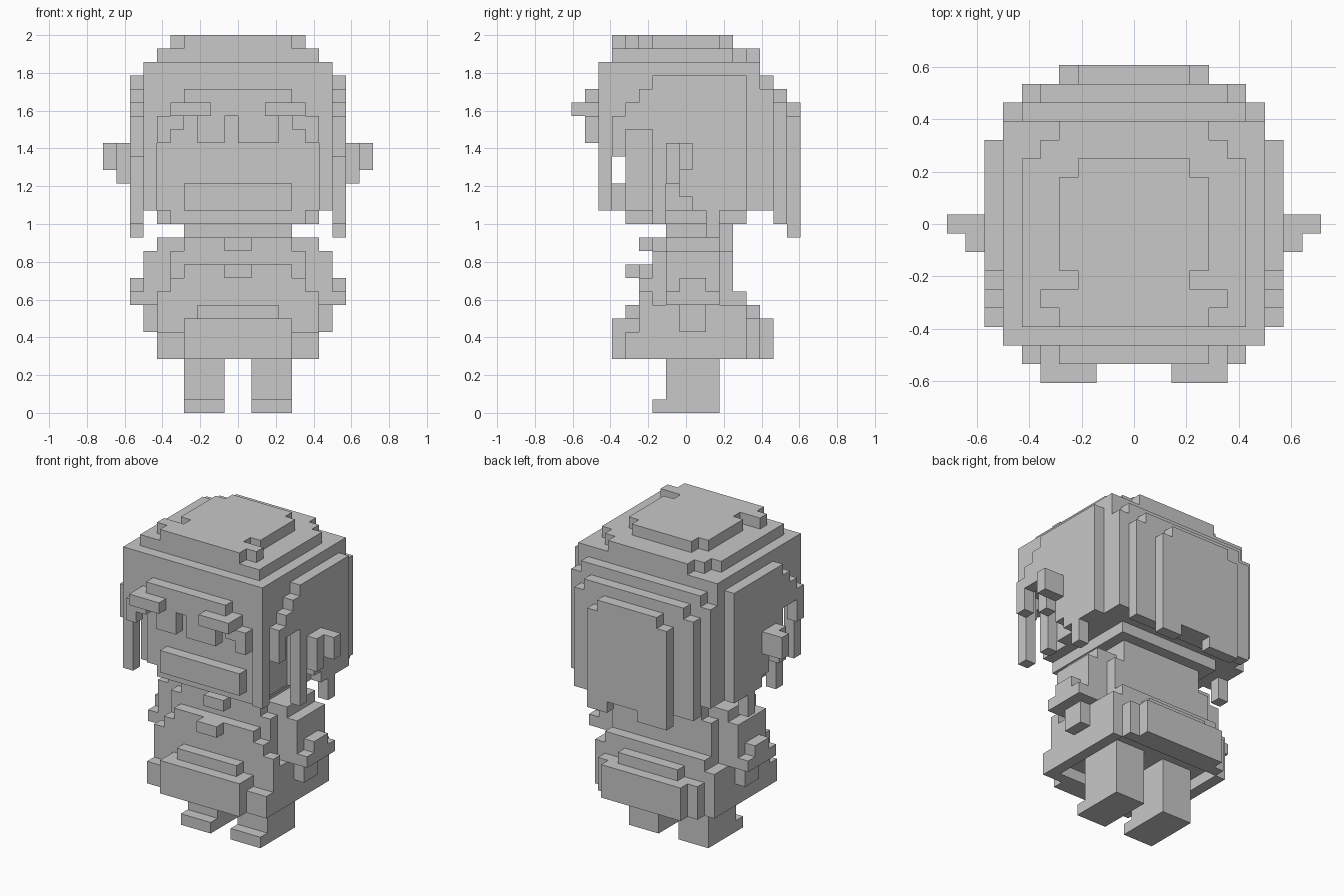
import bpy
import bmesh
from mathutils import Matrix, Vector

cube = bpy.data.objects.get("Cube")
if cube:
    bpy.data.objects.remove(cube)

UNIT = 2 / 28  # edge length of one block

grey = bpy.data.materials.new("plain_grey")
grey.use_nodes = True
grey.diffuse_color = (0.58, 0.58, 0.58, 1)
grey.node_tree.nodes["Principled BSDF"].inputs["Base Color"].default_value = grey.diffuse_color


class Part:
    """One object made of block-aligned boxes, counted in units."""

    def __init__(self, name):
        self.name = name
        self.bm = bmesh.new()

    def box(self, x, y, z):
        low = Vector((x[0], y[0] - 0.5, z[0])) * UNIT
        high = Vector((x[1], y[1] - 0.5, z[1])) * UNIT
        matrix = Matrix.Translation((low + high) / 2) @ Matrix.Diagonal((*(high - low), 1))
        bmesh.ops.create_cube(self.bm, size=1, matrix=matrix)
        return self

    def middle(self, half, y, z):
        return self.box(x=(-half, half), y=y, z=z)

    def pair(self, x, y, z):
        self.box(x=x, y=y, z=z)
        return self.box(x=(-x[1], -x[0]), y=y, z=z)

    def finish(self):
        mesh = bpy.data.meshes.new(self.name)
        self.bm.to_mesh(mesh)
        self.bm.free()
        mesh.materials.append(grey)
        bpy.context.collection.objects.link(bpy.data.objects.new(self.name, mesh))


# Legs and feet
legs = Part("legs")
legs.pair(x=(1, 4), y=(-1, 3), z=(0, 6))
legs.pair(x=(1, 4), y=(-2, 3), z=(0, 1))
legs.finish()

# Skirt with a shallow hollow underside
skirt = Part("skirt")
skirt.middle(half=6, y=(-3, 5), z=(5, 8))
skirt.pair(x=(5, 6), y=(-4, 5), z=(4, 5))
skirt.middle(half=6, y=(-4, -3), z=(4, 6))
skirt.middle(half=4, y=(-5, -3), z=(4, 7))
skirt.middle(half=3, y=(-4, -3), z=(7, 8))
skirt.middle(half=5, y=(5, 6), z=(4, 7))
skirt.middle(half=4, y=(6, 7), z=(4, 7))
skirt.middle(half=3, y=(5, 6), z=(7, 8))
skirt.finish()

# Torso with gathered waist and collar
torso = Part("torso")
torso.middle(half=5, y=(-2, 4), z=(8, 12))
torso.middle(half=4, y=(-2, 4), z=(12, 13))
torso.middle(half=4, y=(-1, 4), z=(13, 14))
torso.middle(half=5, y=(4, 5), z=(8, 9))
for step in range(3):
    torso.middle(half=6 - step, y=(-3, -2), z=(8 + step, 9 + step))
torso.finish()

buttons = Part("front_buttons")
buttons.middle(half=1, y=(-3, -2), z=(12, 13))
buttons.middle(half=1, y=(-4, -3), z=(10, 11))
buttons.finish()

# Sleeves and hands
arms = Part("arms")
arms.pair(x=(4, 6), y=(-1, 3), z=(12, 13))
arms.pair(x=(5, 7), y=(-1, 3), z=(8, 12))
arms.pair(x=(7, 8), y=(-1, 3), z=(8, 9))
arms.pair(x=(7, 8), y=(0, 2), z=(9, 10))
arms.pair(x=(5, 7), y=(0, 2), z=(6, 8))
arms.finish()

# Head and face
head = Part("head")
head.middle(half=5, y=(-4, 5), z=(14, 15))
head.middle(half=6, y=(-4, 5), z=(15, 22))
head.middle(half=4, y=(-5, -4), z=(15, 17))
head.finish()

# Stepped crown of the hair
crown = Part("hair_crown")
crown.middle(half=7, y=(-6, 6), z=(22, 26))
crown.middle(half=6, y=(-5, 4), z=(26, 27))
crown.middle(half=5, y=(4, 5), z=(26, 27))
crown.middle(half=4, y=(5, 6), z=(26, 27))
crown.middle(half=4, y=(-5, -4), z=(27, 28))
crown.middle(half=5, y=(-4, -3), z=(27, 28))
crown.middle(half=3, y=(-3, 4), z=(27, 28))
crown.middle(half=4, y=(-2, 3), z=(27, 28))
crown.finish()

# Back of the hair, layered outwards with uneven ends
back = Part("hair_back")
back.middle(half=7, y=(-1, 6), z=(15, 22))
back.middle(half=6, y=(6, 7), z=(15, 25))
back.pair(x=(6, 7), y=(6, 7), z=(15, 24))
back.middle(half=5, y=(7, 8), z=(14, 24))
back.pair(x=(5, 6), y=(7, 8), z=(14, 23))
back.middle(half=3, y=(8, 9), z=(14, 23))
back.pair(x=(3, 4), y=(8, 9), z=(14, 22))
back.box(x=(-4, -1), y=(8, 9), z=(13, 14))
back.box(x=(2, 4), y=(8, 9), z=(13, 14))
back.finish()

# Side hair with stepped front edge and loose strands
sides = Part("hair_sides")
sides.pair(x=(7, 8), y=(-2, 5), z=(19, 25))
sides.pair(x=(7, 8), y=(1, 5), z=(15, 19))
for step in range(3):
    sides.pair(x=(7, 8), y=(-3 - step, -2 - step), z=(21, 24 - step))
sides.pair(x=(7, 8), y=(-5, -4), z=(19, 22))
sides.pair(x=(7, 8), y=(-2, -1), z=(14, 19))
sides.pair(x=(7, 8), y=(0, 1), z=(16, 19))
sides.pair(x=(7, 8), y=(2, 3), z=(13, 15))
sides.pair(x=(6, 7), y=(-6, -5), z=(15, 22))
sides.finish()

# Fringe with uneven lower edge
fringe = Part("fringe")
fringe.middle(half=4, y=(-7, -6), z=(22, 24))
fringe.box(x=(-3, -1), y=(-7, -6), z=(20, 22))
fringe.box(x=(0, 3), y=(-7, -6), z=(20, 22))
fringe.pair(x=(4, 5), y=(-7, -6), z=(21, 22))
fringe.pair(x=(5, 6), y=(-7, -6), z=(20, 22))
fringe.pair(x=(2, 5), y=(-8, -6), z=(22, 23))
fringe.finish()

# Side ornaments
ears = Part("side_ornaments")
ears.pair(x=(8, 10), y=(0, 1), z=(18, 20))
ears.pair(x=(8, 9), y=(-1, 0), z=(17, 20))
ears.finish()
